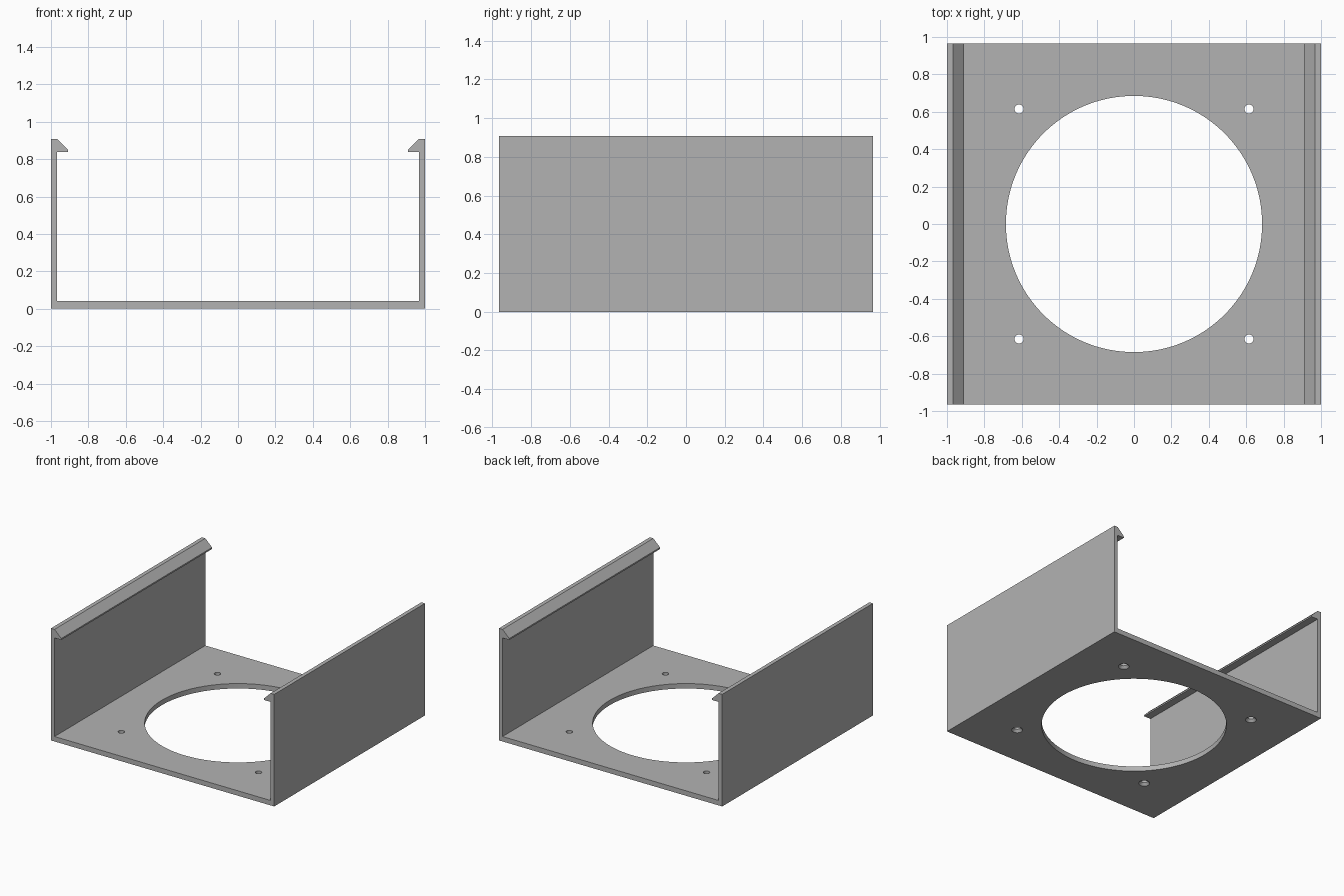
import bpy
import bmesh
import math

cube = bpy.data.objects.get("Cube")
if cube:
    bpy.data.objects.remove(cube, do_unlink=True)

HALF_DEPTH = 0.965
BASE_T = 0.04
HOLE_POS = 0.615

grey = bpy.data.materials.new("plain_grey")
grey.use_nodes = True
colour = (0.45, 0.45, 0.45, 1)
grey.diffuse_color = colour
grey.node_tree.nodes["Principled BSDF"].inputs["Base Color"].default_value = colour


def make_object(name, bm):
    bmesh.ops.recalc_face_normals(bm, faces=bm.faces)
    mesh = bpy.data.meshes.new(name)
    bm.to_mesh(mesh)
    bm.free()
    mesh.materials.append(grey)
    obj = bpy.data.objects.new(name, mesh)
    bpy.context.collection.objects.link(obj)
    return obj


def revolve(name, profile, x, y, sides):
    """Closed solid of revolution from (radius, z) rings."""
    bm = bmesh.new()
    rings = [[bm.verts.new((x + r * math.cos(math.tau * i / sides),
                            y + r * math.sin(math.tau * i / sides), z))
              for i in range(sides)] for r, z in profile]
    for low, high in zip(rings, rings[1:]):
        for i in range(sides):
            j = (i + 1) % sides
            bm.faces.new((low[i], low[j], high[j], high[i]))
    bm.faces.new(rings[0])
    bm.faces.new(rings[-1])
    return make_object(name, bm)


# Bracket: one half of the clip section, mirrored and extruded front to back
half = [(1, 0), (1, 0.908), (0.968, 0.908), (0.908, 0.85), (0.908, 0.838),
        (0.968, 0.838), (0.968, BASE_T)]
section = half + [(-x, z) for x, z in reversed(half)]
bm = bmesh.new()
face = bm.faces.new([bm.verts.new((x, -HALF_DEPTH, z)) for x, z in section])
extruded = bmesh.ops.extrude_face_region(bm, geom=[face])["geom"]
bmesh.ops.translate(bm, vec=(0, 2 * HALF_DEPTH, 0),
                    verts=[v for v in extruded if isinstance(v, bmesh.types.BMVert)])
bracket = make_object("clip_bracket", bm)

# Cutters: round opening and four countersunk screw holes
cutters = [revolve("opening_cutter", [(0.685, -0.1), (0.685, 0.1)], 0, 0, 128)]
screw = [(0.041, -0.02), (0.041, 0), (0.024, 0.02), (0.024, 0.1)]
for sx in (-1, 1):
    for sy in (-1, 1):
        cutters.append(revolve("screw_hole_cutter", screw,
                               sx * HOLE_POS, sy * HOLE_POS, 32))

for cutter in cutters:
    mod = bracket.modifiers.new("cut", 'BOOLEAN')
    mod.operation = 'DIFFERENCE'
    mod.solver = 'EXACT'
    mod.object = cutter
    cutter.hide_render = True

# Apply the cuts and drop the cutters
bpy.context.view_layer.objects.active = bracket
bracket.select_set(True)
for mod in list(bracket.modifiers):
    bpy.ops.object.modifier_apply(modifier=mod.name)
for cutter in cutters:
    bpy.data.objects.remove(cutter, do_unlink=True)

bpy.ops.object.shade_smooth_by_angle(angle=math.radians(30))
